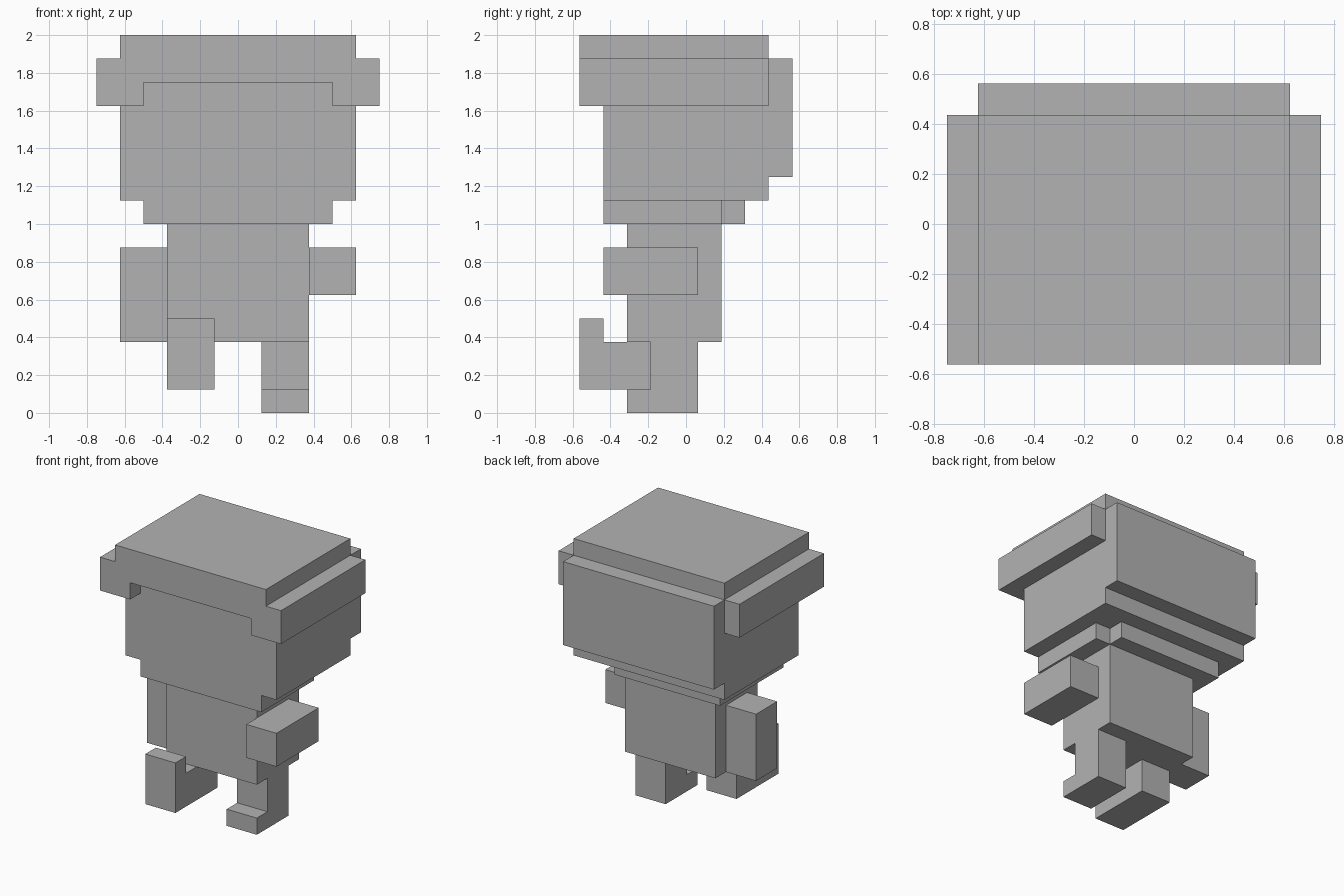
import bpy
import bmesh
from mathutils import Vector

UNIT = 0.125  # edge length of one block

cube = bpy.data.objects.get("Cube")
if cube:
    bpy.data.objects.remove(cube, do_unlink=True)

grey = bpy.data.materials.new("plain grey")
grey.use_nodes = True
colour = (0.45, 0.45, 0.45, 1)
grey.diffuse_color = colour
grey.node_tree.nodes["Principled BSDF"].inputs["Base Color"].default_value = colour


def prism(name, profile, axis, low, high):
    """Extrude a flat outline, given in blocks, along an axis from low to high."""
    bm = bmesh.new()
    corners = []
    for a, b in profile:
        point = [a, b]
        point.insert(axis, low)
        corners.append(bm.verts.new(point))
    face = bm.faces.new(corners)
    moved = bmesh.ops.extrude_face_region(bm, geom=[face], use_keep_orig=True)["geom"]
    step = Vector((0, 0, 0))
    step[axis] = high - low
    bmesh.ops.translate(bm, vec=step, verts=[v for v in moved if isinstance(v, bmesh.types.BMVert)])
    bmesh.ops.recalc_face_normals(bm, faces=bm.faces)
    # The block grid is half a block off centre from front to back
    bmesh.ops.translate(bm, vec=(0, -0.5, 0), verts=bm.verts)
    bmesh.ops.scale(bm, vec=(UNIT, UNIT, UNIT), verts=bm.verts)
    mesh = bpy.data.meshes.new(name)
    bm.to_mesh(mesh)
    bm.free()
    mesh.materials.append(grey)
    bpy.context.collection.objects.link(bpy.data.objects.new(name, mesh))


def box(name, x, y, z):
    prism(name, [(x[0], y[0]), (x[1], y[0]), (x[1], y[1]), (x[0], y[1])], 2, *z)


# Head, with the chin layer notched at its left rear corner
box("head", (-5, 5), (-3, 4), (9, 15))
prism("chin", [(-4, -3), (4, -3), (4, 2), (3, 2), (3, 3), (-4, 3)], 2, 8, 9)

# Hair: crown, fringe with hanging corners, side locks and back
box("hair_crown", (-5, 5), (-4, 4), (15, 16))
half = [(4, 14), (4, 13), (6, 13), (6, 15)]
prism("hair_fringe", half + [(-x, z) for x, z in reversed(half)], 1, -4, -3)
box("hair_side_left", (5, 6), (-3, 4), (13, 15))
box("hair_side_right", (-6, -5), (-3, 4), (13, 15))
box("hair_back", (-5, 5), (4, 5), (10, 15))

# Torso and arms: the left arm reaches forward, the right hangs down
box("torso", (-3, 3), (-2, 2), (3, 8))
box("left_arm", (3, 5), (-3, 1), (5, 7))
box("right_arm", (-5, -3), (-1, 1), (3, 7))

# Legs: the left stands, the right is kicked forward with the toe up
prism("left_leg", [(-2, 0), (1, 0), (1, 3), (-1, 3), (-1, 1), (-2, 1)], 0, 1, 3)
prism("right_leg", [(-4, 1), (0, 1), (0, 3), (-3, 3), (-3, 4), (-4, 4)], 0, -3, -1)
